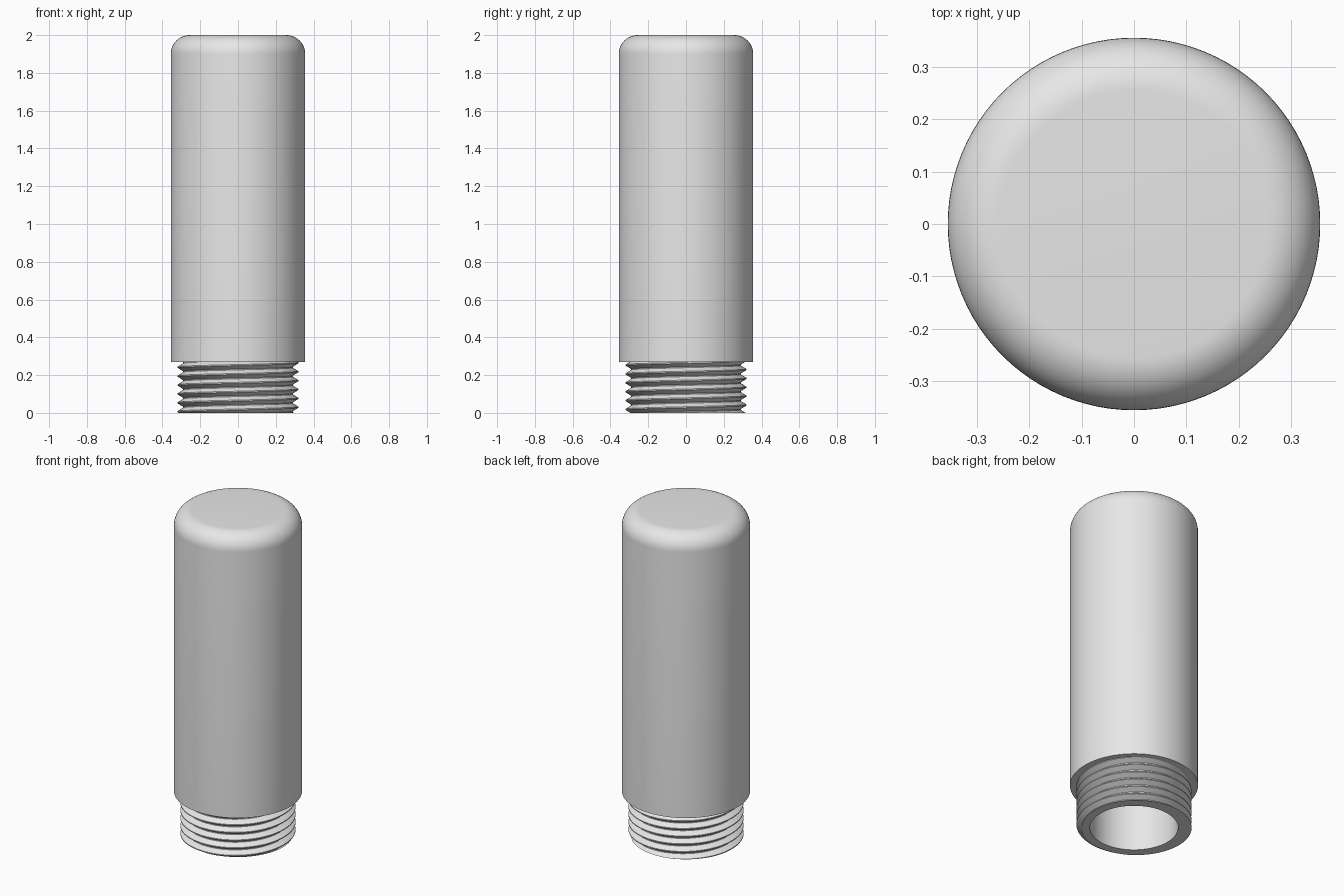
import bpy, bmesh, math
from mathutils import Vector

default = bpy.data.objects.get("Cube")
if default:
    bpy.data.objects.remove(default, do_unlink=True)

SEGMENTS = 96
BODY_R, TOP, SHOULDER = 0.356, 2.0, 0.27
FILLET = 0.1
CREST_R, ROOT_R, PITCH = 0.32, 0.29, 0.047
BORE_R, BORE_TOP = 0.245, 1.88

grey = bpy.data.materials.new("light grey")
grey.use_nodes = True
grey.diffuse_color = (0.8, 0.8, 0.8, 1)
grey.node_tree.nodes["Principled BSDF"].inputs["Base Color"].default_value = (0.8, 0.8, 0.8, 1)


def sweep(profile, rise=0.0):
    """Turn an (r, z) profile once around z, climbing by rise."""
    bm = bmesh.new()
    rings = []
    for i in range(SEGMENTS + 1):
        t = i / SEGMENTS
        a = math.tau * t
        rings.append([bm.verts.new((r * math.cos(a), r * math.sin(a), z + rise * t))
                      for r, z in profile])
    for p, q in zip(rings, rings[1:]):
        for j in range(len(profile) - 1):
            bm.faces.new((p[j], q[j], q[j + 1], p[j + 1]))
    bmesh.ops.remove_doubles(bm, verts=bm.verts, dist=1e-5)
    return bm


def finish(bm, name):
    bmesh.ops.recalc_face_normals(bm, faces=bm.faces)
    mesh = bpy.data.meshes.new(name)
    bm.to_mesh(mesh)
    bm.free()
    mesh.materials.append(grey)
    obj = bpy.data.objects.new(name, mesh)
    bpy.context.collection.objects.link(obj)
    bpy.ops.object.select_all(action='DESELECT')
    obj.select_set(True)
    bpy.context.view_layer.objects.active = obj
    bpy.ops.object.shade_smooth_by_angle(angle=math.radians(30))
    return obj


# Body: shoulder, straight wall, rounded top edge, flat top
outline = [(0.26, SHOULDER), (BODY_R, SHOULDER)]
for k in range(13):
    a = math.pi / 2 * k / 12
    outline.append((BODY_R - FILLET + FILLET * math.cos(a),
                    TOP - FILLET + FILLET * math.sin(a)))
outline.append((0, TOP))
finish(sweep(outline), "body")

# Threaded neck: helical V thread with narrow flats, trimmed level at both ends
thread = []
for k in range(-2, 7):
    z = 0.03 + k * PITCH
    thread += [(ROOT_R, z - 0.45 * PITCH), (CREST_R, z - 0.06 * PITCH),
               (CREST_R, z + 0.06 * PITCH), (ROOT_R, z + 0.45 * PITCH)]
neck = sweep(thread, PITCH)
for height, direction in ((0, -1), (SHOULDER + 0.01, 1)):
    bmesh.ops.bisect_plane(neck, geom=neck.verts[:] + neck.edges[:] + neck.faces[:],
                           plane_co=(0, 0, height), plane_no=(0, 0, direction),
                           clear_outer=True)

# Bottom rim and blind bore, grown from the trimmed lower edge
rim = [e for e in neck.edges if e.is_boundary and all(abs(v.co.z) < 1e-4 for v in e.verts)]
for radius, height in ((BORE_R, 0), (BORE_R, BORE_TOP)):
    grown = bmesh.ops.extrude_edge_only(neck, edges=rim)["geom"]
    rim = [g for g in grown if isinstance(g, bmesh.types.BMEdge)]
    for v in (g for g in grown if isinstance(g, bmesh.types.BMVert)):
        flat = Vector((v.co.x, v.co.y, 0)).normalized() * radius
        v.co = (flat.x, flat.y, height)
bmesh.ops.holes_fill(neck, edges=rim, sides=0)
finish(neck, "threaded_neck")
